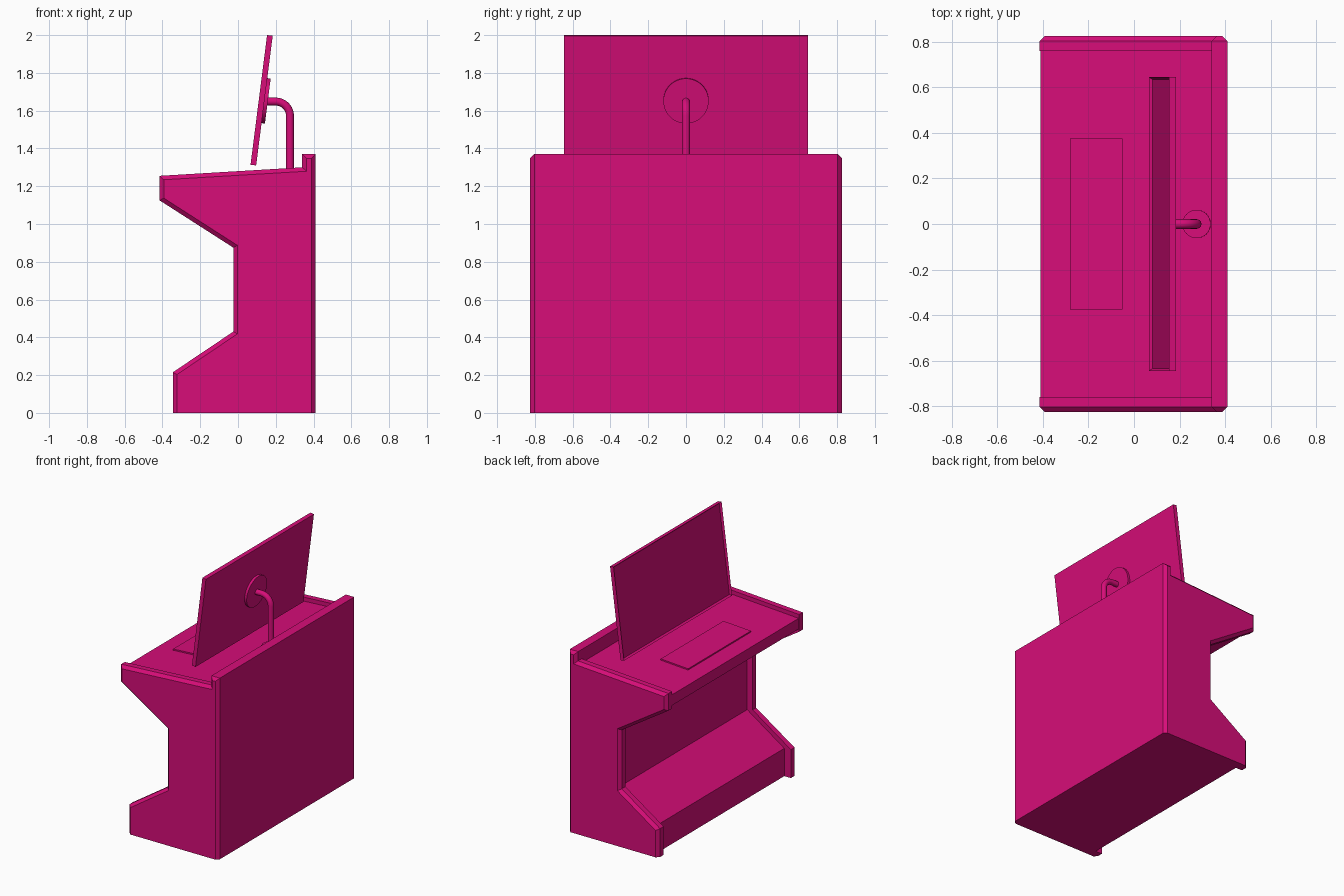
import bpy
import bmesh
from math import atan2, cos, sin, pi
from mathutils import Matrix, Vector

cube = bpy.data.objects.get("Cube")
if cube:
    bpy.data.objects.remove(cube, do_unlink=True)

# Single magenta finish
COLOR = (0.68, 0.004, 0.19, 1)
magenta = bpy.data.materials.new("magenta")
magenta.use_nodes = True
magenta.diffuse_color = COLOR
magenta.node_tree.nodes["Principled BSDF"].inputs["Base Color"].default_value = COLOR


def finish(name, bm, matrix=Matrix(), smooth=False):
    bmesh.ops.recalc_face_normals(bm, faces=bm.faces)
    mesh = bpy.data.meshes.new(name)
    bm.to_mesh(mesh)
    bm.free()
    obj = bpy.data.objects.new(name, mesh)
    bpy.context.collection.objects.link(obj)
    obj.matrix_world = matrix
    mesh.materials.append(magenta)
    if smooth:
        bpy.ops.object.select_all(action="DESELECT")
        obj.select_set(True)
        bpy.context.view_layer.objects.active = obj
        bpy.ops.object.shade_smooth_by_angle()
    return obj


def prism(profile, y0, y1):
    """Extrude an x-z profile along y."""
    bm = bmesh.new()
    face = bm.faces.new([bm.verts.new((x, y0, z)) for x, z in profile])
    ext = bmesh.ops.extrude_face_region(bm, geom=[face])
    verts = [g for g in ext["geom"] if isinstance(g, bmesh.types.BMVert)]
    bmesh.ops.translate(bm, verts=verts, vec=(0, y1 - y0, 0))
    bmesh.ops.recalc_face_normals(bm, faces=bm.faces)
    return bm


def box(size):
    bm = bmesh.new()
    bmesh.ops.create_cube(bm, size=1)
    bmesh.ops.scale(bm, vec=size, verts=bm.verts)
    return bm


def disc(name, radius, depth, matrix):
    bm = bmesh.new()
    bmesh.ops.create_cone(bm, cap_ends=True, segments=48, radius1=radius,
                          radius2=radius, depth=depth)
    return finish(name, bm, matrix, smooth=True)


def place(x, z, tilt):
    return Matrix.Translation((x, 0, z)) @ Matrix.Rotation(tilt, 4, "Y")


# Side panels with chamfered outer edges
INNER, OUTER = 0.76, 0.825
side = [(0.41, 0), (0.41, 1.37), (0.34, 1.37), (0.34, 1.3), (-0.415, 1.255),
        (-0.415, 1.125), (-0.025, 0.875), (-0.025, 0.43), (-0.345, 0.215), (-0.345, 0)]
for name, sign in (("left_side_panel", 1), ("right_side_panel", -1)):
    bm = prism(side, sign * INNER, sign * OUTER)
    rim = [e for e in bm.edges
           if all(abs(v.co.y) > OUTER - 0.001 for v in e.verts)
           and any(v.co.z > 0.01 for v in e.verts)]
    bmesh.ops.bevel(bm, geom=rim, offset=0.022, segments=1, affect="EDGES")
    finish(name, bm)

# Back board and the recessed body between the side panels
back = [(0.34, 0), (0.41, 0), (0.41, 1.37), (0.34, 1.37)]
finish("back_board", prism(back, -INNER, INNER))
body = [(0.34, 0), (0.34, 1.27), (-0.41, 1.225), (-0.41, 1.144), (0.02, 0.87),
        (0.02, 0.42), (-0.29, 0.21), (-0.29, 0)]
finish("desk_body", prism(body, -INNER, INNER))

# Things lying on the sloping top
slope = atan2(0.045, 0.75)


def top_z(x):
    return 1.225 + (x + 0.41) * 0.06


finish("keyboard_plate", box((0.23, 0.75, 0.02)), place(-0.165, top_z(-0.165), -slope))
disc("stand_base", 0.062, 0.03, place(0.275, top_z(0.275), -slope))

# Screen: tilted slab with a recessed front
tilt = atan2(0.088, 0.69)
screen_matrix = place(0.125, 1.655, tilt)
bm = box((0.03, 1.29, 0.692))
front = min(bm.faces, key=lambda f: f.calc_center_median().x)
bmesh.ops.inset_region(bm, faces=[front], thickness=0.015)
bmesh.ops.translate(bm, verts=front.verts, vec=(0.014, 0, 0))
finish("screen", bm, screen_matrix)
disc("screen_mount", 0.12, 0.02,
     screen_matrix @ Matrix.Translation((0.023, 0, 0)) @ Matrix.Rotation(pi / 2, 4, "Y"))

# Bent tube arm
BEND = 0.075
path = [Vector((0.15, 0, 1.648))]
for i in range(13):
    a = pi / 2 * (1 - i / 12)
    path.append(Vector((0.275 - BEND + BEND * cos(a), 0, 1.648 - BEND + BEND * sin(a))))
path.append(Vector((0.275, 0, 1.26)))
bm = bmesh.new()
rings = []
for i, p in enumerate(path):
    t = (path[min(i + 1, len(path) - 1)] - path[max(i - 1, 0)]).normalized()
    n = Vector((0, 1, 0)).cross(t)
    rings.append([bm.verts.new(p + 0.021 * (n * cos(k * pi / 8) + Vector((0, sin(k * pi / 8), 0))))
                  for k in range(16)])
for r, s in zip(rings, rings[1:]):
    for k in range(16):
        bm.faces.new((r[k], r[k - 1], s[k - 1], s[k]))
bm.faces.new(rings[0])
bm.faces.new(rings[-1])
finish("screen_arm", bm, smooth=True)
